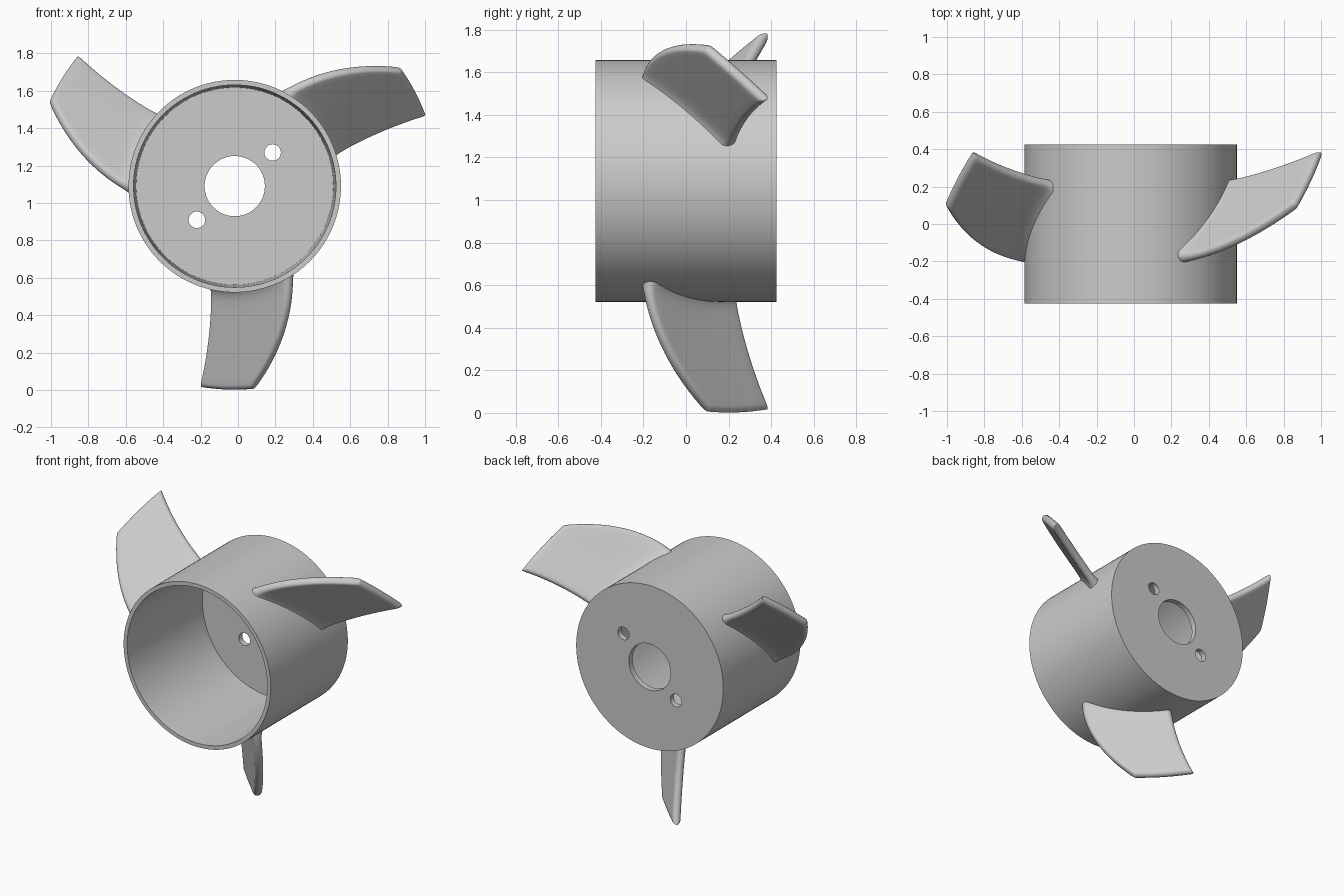
import bpy, bmesh, math
from mathutils import Vector, Matrix

if "Cube" in bpy.data.objects:
    bpy.data.objects.remove(bpy.data.objects["Cube"])

CX, CZ = -0.0175, 1.09          # hub axis (runs along y)
HUB_R, HALF_LEN = 0.568, 0.425
TIP_R = 1.088


def cylinder(name, r_front, r_back, y0, y1, x=CX, z=CZ, segs=128):
    """Cylinder or cone frustum along y."""
    bm = bmesh.new()
    bmesh.ops.create_cone(bm, cap_ends=True, segments=segs, radius1=r_back,
                          radius2=r_front, depth=y1 - y0)
    bmesh.ops.rotate(bm, verts=bm.verts, matrix=Matrix.Rotation(math.pi / 2, 3, 'X'))
    bmesh.ops.translate(bm, verts=bm.verts, vec=(x, (y0 + y1) / 2, z))
    return make_object(name, bm)


def make_object(name, bm):
    bmesh.ops.recalc_face_normals(bm, faces=bm.faces)
    mesh = bpy.data.meshes.new(name)
    bm.to_mesh(mesh)
    bm.free()
    obj = bpy.data.objects.new(name, mesh)
    bpy.context.collection.objects.link(obj)
    return obj


def smooth(obj, angle=35):
    bpy.ops.object.select_all(action='DESELECT')
    obj.select_set(True)
    bpy.context.view_layer.objects.active = obj
    bpy.ops.object.shade_smooth_by_angle(angle=math.radians(angle))


def cut(obj, cutter):
    mod = obj.modifiers.new("cut", 'BOOLEAN')
    mod.operation = 'DIFFERENCE'
    mod.solver = 'EXACT'
    mod.object = cutter
    bpy.context.view_layer.objects.active = obj
    bpy.ops.object.modifier_apply(modifier=mod.name)
    bpy.data.objects.remove(cutter)


# Hub: open cup with a slightly tapered bore and a drilled back plate
hub = cylinder("hub", HUB_R, HUB_R, -HALF_LEN, HALF_LEN)
cut(hub, cylinder("bore_cutter", 0.541, 0.527, -HALF_LEN - 0.001, HALF_LEN - 0.04))
cut(hub, cylinder("shaft_cutter", 0.161, 0.161, 0.3, 0.5, segs=64))
for s in (-1, 1):
    cut(hub, cylinder("bolt_cutter", 0.044, 0.044, 0.3, 0.5,
                      CX + s * 0.2025, CZ + s * 0.18, 32))
smooth(hub)


def blade_section(r, h):
    """Rounded-end blade section wrapped on radius r, with half thickness h."""
    t = (r - HUB_R) / (1.085 - HUB_R)
    lead = 0.285 + 0.018 * t - 0.218 * t * t
    trail = -0.135 - 0.06 * t * t
    lean = 0.09 + 0.095 * t                    # x + y along the section
    normal = Vector((1, 1, 0.16)).normalized()
    k = h * 0.707
    side = []
    for i in range(6):                         # leading edge rounding
        a = math.pi / 2 * i / 5
        side.append((lead - k * (1 - math.sin(a)), math.cos(a)))
    side.reverse()
    a0, a1 = lead - k, trail + k
    side = [(lead - k * (1 - math.cos(math.pi / 2 * i / 5)),
             math.sin(math.pi / 2 * i / 5)) for i in range(6)]
    side += [(a0 + (a1 - a0) * i / 14, 1) for i in range(1, 14)]
    side += [(trail + k * (1 - math.sin(math.pi / 2 * i / 5)),
              math.cos(math.pi / 2 * i / 5)) for i in range(6)]
    loop = side + [(x, -o) for x, o in reversed(side[1:-1])]
    pts = []
    for x, o in loop:
        z = CZ - math.sqrt(r * r - (x - CX) ** 2)
        pts.append(Vector((x, lean - x, z)) + normal * (o * h))
    return pts


def blade(name, angle):
    # Spanwise stations: flared root, plain span, rounded tip
    rows = []
    h0 = 0.027
    for i in range(21):
        r = 0.552 + (TIP_R - h0 - 0.552) * (i / 20) ** 1.3
        rows.append((r, h0 + 0.02 * math.exp(-(r - 0.552) / 0.025)))
    for i in range(1, 6):
        a = math.pi / 2 * i / 5.3
        rows.append((TIP_R - h0 * (1 - math.sin(a)), h0 * math.cos(a)))
    bm = bmesh.new()
    rings = [[bm.verts.new(p) for p in blade_section(r, h)] for r, h in rows]
    n = len(rings[0])
    for a, b in zip(rings, rings[1:]):
        for i in range(n):
            j = (i + 1) % n
            bm.faces.new((a[i], a[j], b[j], b[i]))
    # End caps as strips across the thickness
    for ring in (rings[0], rings[-1]):
        m = n // 2
        bm.faces.new((ring[0], ring[1], ring[n - 1]))
        for i in range(1, m - 1):
            bm.faces.new((ring[i], ring[i + 1], ring[n - i - 1], ring[n - i]))
        bm.faces.new((ring[m - 1], ring[m], ring[m + 1]))
    bmesh.ops.rotate(bm, verts=bm.verts, cent=(CX, 0, CZ),
                     matrix=Matrix.Rotation(-angle, 3, 'Y'))
    smooth(make_object(name, bm), 50)


# Three identical pitched blades around the hub
for i in range(3):
    blade(f"blade_{i + 1}", i * math.tau / 3)
